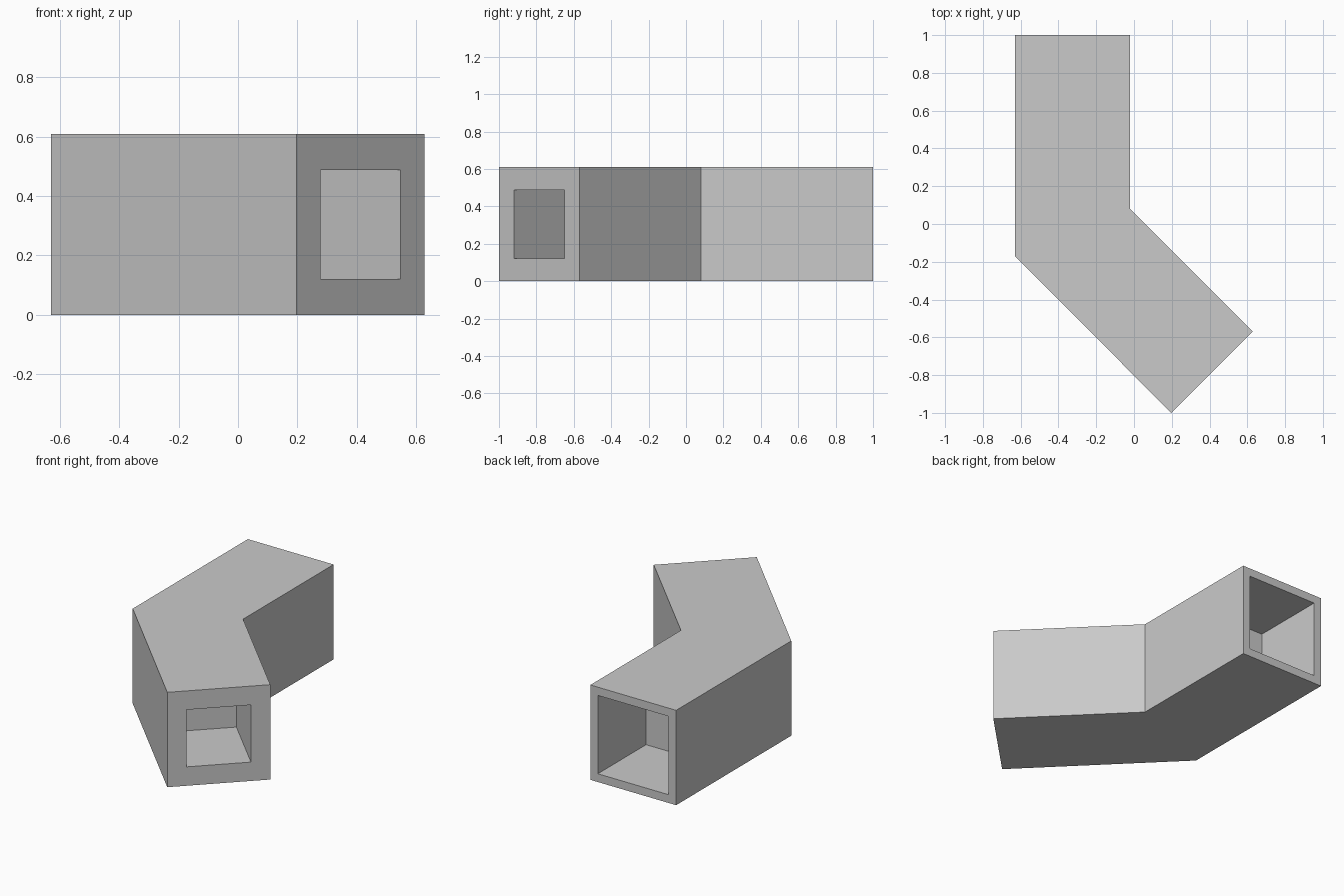
import bpy
import bmesh
from mathutils import Vector

cube = bpy.data.objects.get("Cube")
if cube:
    bpy.data.objects.remove(cube)

HEIGHT = 0.61
OUTLINE = [(-0.63, 1), (-0.63, -0.17), (0.197, -1), (0.628, -0.569),
           (-0.02, 0.08), (-0.02, 1)]

grey = bpy.data.materials.new("plain grey")
grey.use_nodes = True
color = (0.59, 0.59, 0.59, 1)
grey.diffuse_color = color
grey.node_tree.nodes["Principled BSDF"].inputs["Base Color"].default_value = color


def recess(bm, direction, width_ratio, height_ratio, depth):
    """Frame the end face pointing along direction and sink its middle."""
    direction = Vector(direction).normalized()
    face = max(bm.faces, key=lambda f: f.normal.dot(direction))
    center = face.calc_center_median()
    # Rim around the opening
    face = bmesh.ops.extrude_discrete_faces(bm, faces=[face])["faces"][0]
    for v in face.verts:
        offset = v.co - center
        v.co = center + Vector((offset.x * width_ratio, offset.y * width_ratio,
                                offset.z * height_ratio))
    # Blind cavity
    face = bmesh.ops.extrude_discrete_faces(bm, faces=[face])["faces"][0]
    bmesh.ops.translate(bm, verts=face.verts, vec=-direction * depth)


# Bent square body
bm = bmesh.new()
base = bm.faces.new([bm.verts.new((x, y, 0)) for x, y in OUTLINE])
top = bmesh.ops.extrude_face_region(bm, geom=[base])["geom"]
bmesh.ops.translate(bm, vec=(0, 0, HEIGHT),
                    verts=[g for g in top if isinstance(g, bmesh.types.BMVert)])
bmesh.ops.recalc_face_normals(bm, faces=bm.faces)
bm.normal_update()

# Thin-walled rear socket and thick-walled front socket
recess(bm, (0, 1, 0), 0.826, 0.826, 0.49)
recess(bm, (1, -1, 0), 0.625, 0.602, 0.49)
bmesh.ops.recalc_face_normals(bm, faces=bm.faces)

mesh = bpy.data.meshes.new("angled_connector")
bm.to_mesh(mesh)
bm.free()
mesh.materials.append(grey)
connector = bpy.data.objects.new("angled_connector", mesh)
bpy.context.collection.objects.link(connector)
